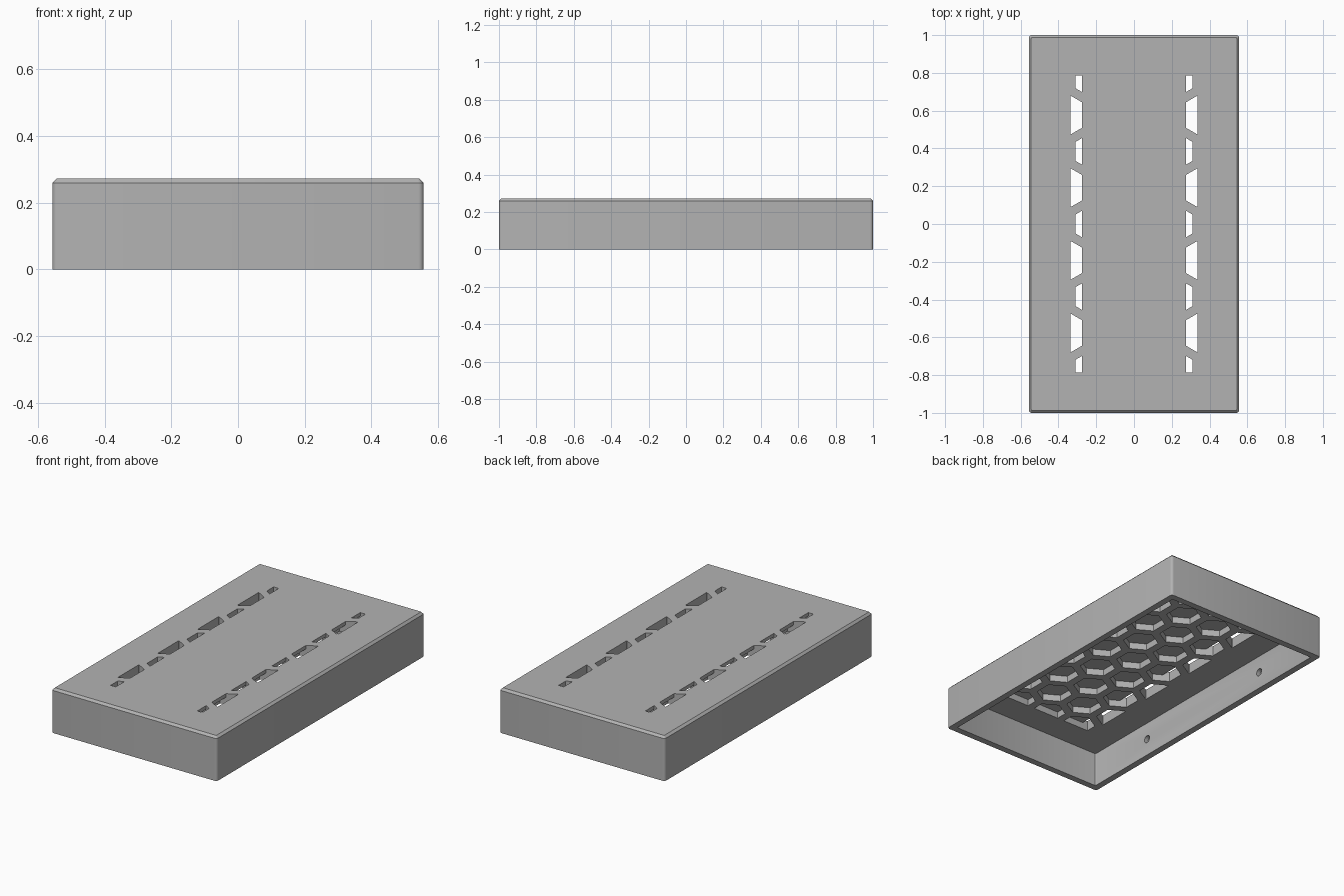
import bpy, bmesh, math
from mathutils import Matrix, Vector

cube = bpy.data.objects.get("Cube")
if cube:
    bpy.data.objects.remove(cube, do_unlink=True)

HX, HY, H = 0.557, 1.0, 0.272        # outer half sizes and height
WALL, CEILING, POCKET = 0.04, 0.21, 0.25
COVER, WIN_X, WIN_Y = 0.275, 0.336, 0.785
PITCH, SIDE = 0.222, 0.101

grey = bpy.data.materials.new("plain grey")
grey.use_nodes = True
grey.diffuse_color = (0.45, 0.45, 0.45, 1)
grey.node_tree.nodes["Principled BSDF"].inputs["Base Color"].default_value = (0.45, 0.45, 0.45, 1)


def make_object(name, bm):
    bmesh.ops.recalc_face_normals(bm, faces=bm.faces)
    mesh = bpy.data.meshes.new(name)
    bm.to_mesh(mesh)
    bm.free()
    mesh.materials.append(grey)
    ob = bpy.data.objects.new(name, mesh)
    bpy.context.collection.objects.link(ob)
    return ob


def add_box(bm, hx, hy, z0, z1):
    size = Matrix.Diagonal((2 * hx, 2 * hy, z1 - z0, 1))
    bmesh.ops.create_cube(bm, size=1, matrix=Matrix.Translation((0, 0, (z0 + z1) / 2)) @ size)


def bevel(bm, test, offset, segments):
    edges = [e for e in bm.edges if test(*[v.co for v in e.verts])]
    bmesh.ops.bevel(bm, geom=edges, offset=offset, segments=segments,
                    profile=0.5, affect='EDGES')


def vertical(a, b):
    return abs(a.z - b.z) > 0.1


def clip(poly, axis, limit, sign):
    """Keep the part of a polygon where sign * coordinate <= sign * limit."""
    out = []
    for a, b in zip(poly, poly[1:] + poly[:1]):
        da, db = sign * (a[axis] - limit), sign * (b[axis] - limit)
        if da <= 0:
            out.append(a)
        if da * db < 0:
            out.append(a.lerp(b, da / (da - db)))
    return out


def add_hexes(bm, x0, x1, z0, z1):
    """Honeycomb of prisms trimmed to a rectangular window."""
    for row in range(-4, 5):
        for col in range(-2, 3):
            cx = (col + 0.5 * (row % 2)) * PITCH
            cy = row * PITCH * math.sqrt(3) / 2
            poly = [Vector((cx + SIDE * math.sin(k * math.pi / 3),
                            cy + SIDE * math.cos(k * math.pi / 3), z0)) for k in range(6)]
            for axis, limit, sign in ((0, x0, -1), (0, x1, 1), (1, -WIN_Y, -1), (1, WIN_Y, 1)):
                poly = clip(poly, axis, limit, sign)
            if len(poly) < 3:
                continue
            face = bm.faces.new([bm.verts.new(p) for p in poly])
            grown = bmesh.ops.extrude_face_region(bm, geom=[face])["geom"]
            for v in grown:
                if isinstance(v, bmesh.types.BMVert):
                    v.co.z = z1


def cut(target, name, bm):
    cutter = make_object(name, bm)
    mod = target.modifiers.new(name, 'BOOLEAN')
    mod.operation, mod.solver, mod.object = 'DIFFERENCE', 'EXACT', cutter
    cutter.hide_render = True
    bpy.context.view_layer.objects.active = target
    bpy.ops.object.modifier_apply(modifier=name)
    bpy.data.objects.remove(cutter, do_unlink=True)


# Outer body with rounded corners and a chamfered top
bm = bmesh.new()
add_box(bm, HX, HY, 0, H)
bevel(bm, vertical, 0.016, 4)
bevel(bm, lambda a, b: a.z > H - 0.001 and b.z > H - 0.001, 0.013, 1)
cover = make_object("cover_shell", bm)

# Hollow inside, open at the bottom
bm = bmesh.new()
add_box(bm, HX - WALL, HY - WALL, -0.1, CEILING)
bevel(bm, vertical, 0.01, 3)
cut(cover, "hollow", bm)

# Blind honeycomb pockets in the ceiling
bm = bmesh.new()
add_hexes(bm, -WIN_X, WIN_X, CEILING - 0.05, POCKET)
cut(cover, "pockets", bm)

# Open vent strips left and right of the solid centre
bm = bmesh.new()
add_hexes(bm, COVER, WIN_X, CEILING - 0.05, H + 0.05)
add_hexes(bm, -WIN_X, -COVER, CEILING - 0.05, H + 0.05)
cut(cover, "vents", bm)

# Small blind holes inside the long walls
bm = bmesh.new()
for sx in (-1, 1):
    for y in (-0.5, 0.5):
        place = Matrix.Translation((sx * (HX - WALL), y, 0.105)) @ Matrix.Rotation(math.pi / 2, 4, 'Y')
        bmesh.ops.create_cone(bm, cap_ends=True, segments=16, radius1=0.023,
                              radius2=0.023, depth=0.05, matrix=place)
cut(cover, "wall_holes", bm)

bpy.ops.object.select_all(action='DESELECT')
cover.select_set(True)
bpy.context.view_layer.objects.active = cover
bpy.ops.object.shade_smooth_by_angle(angle=math.radians(30))
